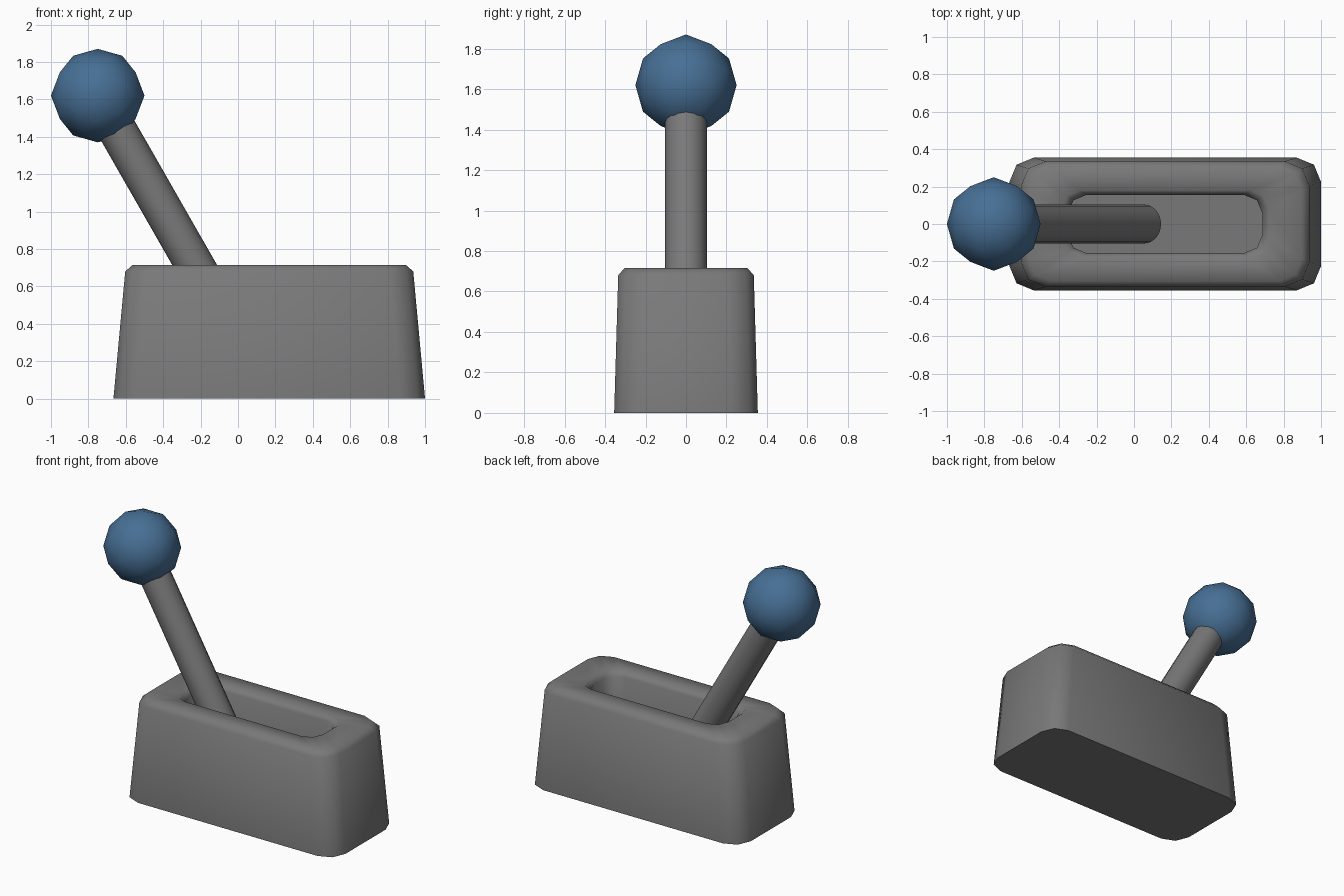
import bpy, bmesh, math
from mathutils import Matrix, Vector

if "Cube" in bpy.data.objects:
    bpy.data.objects.remove(bpy.data.objects["Cube"])


def material(name, rgb):
    m = bpy.data.materials.new(name)
    m.use_nodes = True
    m.diffuse_color = (*rgb, 1)
    m.node_tree.nodes["Principled BSDF"].inputs["Base Color"].default_value = (*rgb, 1)
    return m


def finish(name, bm, mat, angle):
    bmesh.ops.recalc_face_normals(bm, faces=bm.faces)
    me = bpy.data.meshes.new(name)
    bm.to_mesh(me)
    bm.free()
    me.materials.append(mat)
    ob = bpy.data.objects.new(name, me)
    bpy.context.collection.objects.link(ob)
    bpy.ops.object.select_all(action="DESELECT")
    ob.select_set(True)
    bpy.context.view_layer.objects.active = ob
    bpy.ops.object.shade_smooth_by_angle(angle=math.radians(angle))
    return ob


grey = material("grey metal", (0.19, 0.19, 0.19))
blue = material("blue knob", (0.063, 0.16, 0.3))
CENTRE = 0.167


def ring(bm, hx, hy, r, z):
    """Rounded rectangle with two segments in each corner."""
    verts = []
    for quarter, (sx, sy) in enumerate([(1, 1), (-1, 1), (-1, -1), (1, -1)]):
        for step in range(3):
            a = math.pi / 4 * (2 * quarter + step)
            verts.append(bm.verts.new((CENTRE + sx * (hx - r) + r * math.cos(a),
                                       sy * (hy - r) + r * math.sin(a), z)))
    return verts


# Tapered housing with chamfered top and a sunken slot
bm = bmesh.new()
profile = [
    (0.833, 0.355, 0.13, 0),       # foot
    (0.77, 0.335, 0.13, 0.68),     # shoulder
    (0.73, 0.305, 0.12, 0.715),    # top edge
    (0.555, 0.18, 0.10, 0.715),    # slot rim
    (0.52, 0.156, 0.10, 0.68),     # slot chamfer
    (0.52, 0.156, 0.10, 0.2),      # slot floor
]
rings = [ring(bm, *p) for p in profile]
for low, high in zip(rings, rings[1:]):
    for i in range(len(low)):
        j = (i + 1) % len(low)
        bm.faces.new((low[i], low[j], high[j], high[i]))
bm.faces.new(rings[0])
bm.faces.new(rings[-1])
finish("housing", bm, grey, 60)

# Slanted lever rod running from the slot into the knob
knob_at = Vector((-0.75, 0, 1.62))
foot_at = Vector((0.055, 0, 0.213))
axis = knob_at - foot_at
bm = bmesh.new()
turn = axis.to_track_quat("Z", "Y").to_matrix().to_4x4()
bmesh.ops.create_cone(bm, cap_ends=True, segments=16, radius1=0.104, radius2=0.104,
                      depth=axis.length,
                      matrix=Matrix.Translation((knob_at + foot_at) / 2) @ turn)
finish("lever_rod", bm, grey, 60)

# Faceted ball knob, turned so an edge lies on top
bm = bmesh.new()
tilt = Matrix.Rotation(-math.atan(2 / (1 + math.sqrt(5))), 4, "Y")
bmesh.ops.create_icosphere(bm, subdivisions=2, radius=0.25,
                           matrix=Matrix.Translation(knob_at) @ tilt)
finish("knob", bm, blue, 60)
